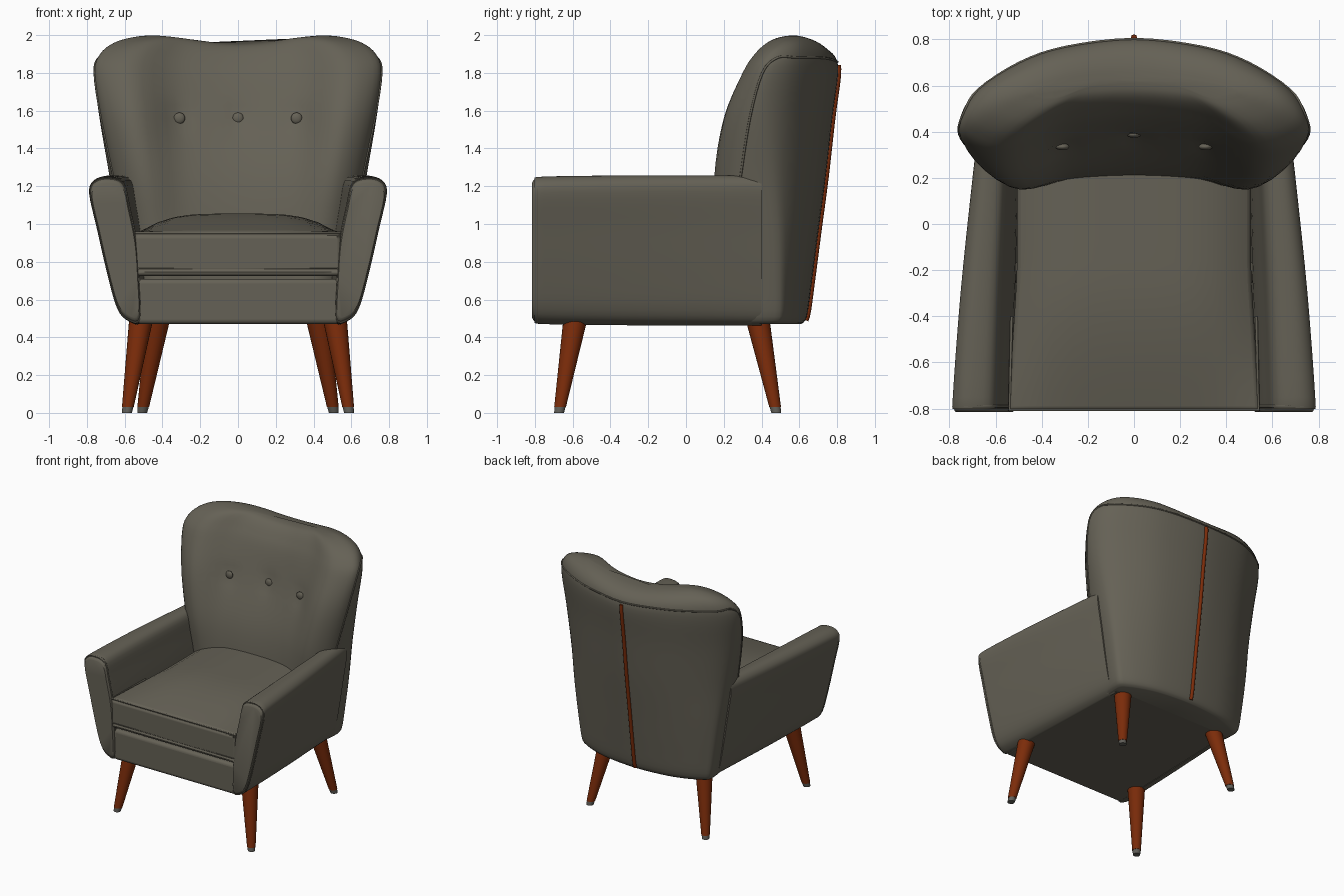
import bpy, bmesh, math
from mathutils import Vector

cube = bpy.data.objects.get("Cube")
if cube:
    bpy.data.objects.remove(cube, do_unlink=True)

SUB = 4
made = []


def material(name, rgb, rough=0.8):
    m = bpy.data.materials.new(name)
    m.use_nodes = True
    m.diffuse_color = (*rgb, 1)
    bsdf = m.node_tree.nodes["Principled BSDF"]
    bsdf.inputs["Base Color"].default_value = (*rgb, 1)
    bsdf.inputs["Roughness"].default_value = rough
    return m


fabric = material("olive grey fabric", (0.13, 0.12, 0.092))
wood = material("red brown wood", (0.2, 0.025, 0.003))
metal = material("grey foot cap", (0.12, 0.115, 0.1))


def mix(a, b, t):
    return a + (b - a) * t


def smooth_path(pts, closed):
    """Catmull-Rom resampling through the given points."""
    n = len(pts)
    get = (lambda i: pts[i % n]) if closed else (lambda i: pts[max(0, min(n - 1, i))])
    out = []
    for i in range(n if closed else n - 1):
        a, b, c, d = (get(i + k) for k in (-1, 0, 1, 2))
        for s in range(SUB):
            t = s / SUB
            out.append(b + (c - a) * (t / 2) + (a * 2 - b * 5 + c * 4 - d) * (t * t / 2)
                       + (b * 3 - a - c * 3 + d) * (t ** 3 / 2))
    return out if closed else out + [pts[-1]]


def loft_grid(rows):
    """Smooth closed sections, then smooth between them."""
    fine = [smooth_path(r, True) for r in rows]
    columns = [smooth_path(list(c), False) for c in zip(*fine)]
    return [list(r) for r in zip(*columns)]


def add_object(name, bm, mat):
    bmesh.ops.recalc_face_normals(bm, faces=bm.faces)
    me = bpy.data.meshes.new(name)
    bm.to_mesh(me)
    bm.free()
    me.materials.append(mat)
    ob = bpy.data.objects.new(name, me)
    bpy.context.collection.objects.link(ob)
    made.append(ob)
    return ob


def add_loft(name, grid, mat):
    bm = bmesh.new()
    vs = [[bm.verts.new(p) for p in r] for r in grid]
    n = len(vs[0])
    for r, s in zip(vs, vs[1:]):
        for j in range(n):
            k = (j + 1) % n
            bm.faces.new((r[j], r[k], s[k], s[j]))
    bm.faces.new(vs[0])
    bm.faces.new(vs[-1])
    return add_object(name, bm, mat)


def add_tube(name, pts, radius, mat, closed=False):
    cu = bpy.data.curves.new(name, "CURVE")
    cu.dimensions = "3D"
    cu.bevel_depth = radius
    cu.bevel_resolution = 2
    cu.use_fill_caps = True
    sp = cu.splines.new("POLY")
    sp.points.add(len(pts) - 1)
    for p, q in zip(sp.points, pts):
        p.co = (*q, 1)
    sp.use_cyclic_u = closed
    cu.materials.append(mat)
    ob = bpy.data.objects.new(name, cu)
    bpy.context.collection.objects.link(ob)


def add_block(name, lo, hi, bevel, mat, shape=None):
    bm = bmesh.new()
    bmesh.ops.create_cube(bm, size=1)
    lo, hi = Vector(lo), Vector(hi)
    for v in bm.verts:
        v.co = (lo + hi) / 2 + v.co * (hi - lo)
    if shape:
        bmesh.ops.subdivide_edges(bm, edges=bm.edges, cuts=11, use_grid_fill=True)
        for v in bm.verts:
            shape(v.co)
    ob = add_object(name, bm, mat)
    mod = ob.modifiers.new("soft edges", "BEVEL")
    mod.width, mod.segments = bevel, 4
    mod.angle_limit = math.radians(50)


def add_cone(name, bottom, top, r_bottom, r_top, mat):
    bm = bmesh.new()
    rings = []
    for c, r in ((bottom, r_bottom), (top, r_top)):
        rings.append([bm.verts.new((c[0] + r * math.cos(a), c[1] + r * math.sin(a), c[2]))
                      for a in (math.tau * i / 24 for i in range(24))])
    for i in range(24):
        j = (i + 1) % 24
        bm.faces.new((rings[0][i], rings[0][j], rings[1][j], rings[1][i]))
    for r in rings:
        bm.faces.new(r)
    add_object(name, bm, mat)


# Winged backrest: height, half width, back, side, wing tip and front depth
levels = [
    (0.47, 0.53, 0.61, 0.45, 0.16, 0.20), (0.51, 0.565, 0.64, 0.47, 0.16, 0.20),
    (0.68, 0.595, 0.665, 0.47, 0.16, 0.20), (0.95, 0.635, 0.70, 0.46, 0.16, 0.20),
    (1.25, 0.68, 0.74, 0.43, 0.15, 0.25), (1.56, 0.733, 0.775, 0.41, 0.20, 0.37),
    (1.80, 0.76, 0.805, 0.43, 0.30, 0.45), (1.90, 0.73, 0.795, 0.47, 0.365, 0.50),
    (1.96, 0.655, 0.75, 0.52, 0.43, 0.54), (1.99, 0.55, 0.69, 0.55, 0.495, 0.575),
    (2.0, 0.45, 0.63, 0.57, 0.55, 0.615)]
button_spots = [(x, 1.56) for x in (-0.31, 0, 0.31)]


def back_section(z, w, b, s, t, f):
    half = [(0, b), (0.4, mix(b, s, 0.1)), (0.67, mix(b, s, 0.3)), (0.91, mix(b, s, 0.64)),
            (1, s), (0.94, mix(s, t, 0.65)), (0.73, t), (0.45, mix(t, f, 0.7)),
            (0.22, mix(t, f, 0.93)), (0, f)]
    loop = half + [(-x, y) for x, y in half[-2:0:-1]]
    return [Vector((x * w, y, z)) for x, y in loop]


back = loft_grid([back_section(*lv) for lv in levels])
front_points = []
for row in back:
    for p in row:
        # Dip along the crown and pinches round the buttons
        if abs(p.x) < 0.5:
            k = max(0, min(1, (p.z - 1.6) / 0.4))
            p.z -= 0.045 * k * k * (1 + math.cos(math.pi * p.x / 0.5)) / 2
        if p.y < 0.5 and abs(p.x) < 0.5:
            for bx, bz in button_spots:
                p.y += 0.02 * math.exp(-((p.x - bx) ** 2 + (p.z - bz) ** 2) / 0.003)
            front_points.append(p)
add_loft("backrest", back, fabric)

# Seam round the edge of the backrest
side = [back[i][j] for i, j in ((16, 19), (20, 18), (24, 17), (27, 15), (27, 12), (27, 8), (27, 4))]
other = [Vector((-p.x, p.y, p.z)) for p in reversed(side)]
add_tube("backrest_piping", smooth_path(side + [back[27][0]] + other, False), 0.006, fabric)

# Wooden strip down the rear
add_tube("rear_strip", [r[0] + Vector((0, 0.002, 0)) for r in back[3:27]], 0.014, wood)

# Tufting buttons
for i, (x, z) in enumerate(button_spots):
    near = min(front_points, key=lambda p: (p.x - x) ** 2 + (p.z - z) ** 2)
    bm = bmesh.new()
    bmesh.ops.create_uvsphere(bm, u_segments=16, v_segments=10, radius=0.03)
    for v in bm.verts:
        v.co = (x + v.co.x, near.y - 0.002 + v.co.y * 0.5, z + v.co.z)
    add_object(f"button_{i + 1}", bm, fabric)

# Flared arms with a piped front panel
arm_outline = [(0.575, 0.478), (0.635, 0.545), (0.69, 0.74), (0.745, 0.98), (0.787, 1.17),
               (0.767, 1.235), (0.70, 1.257), (0.61, 1.23), (0.575, 1.1), (0.535, 0.9),
               (0.52, 0.7), (0.515, 0.485)]
# Each station: depth, shrink of the section, taper in width
arm_stations = [(-0.815, 0.9, 1), (-0.80, 0.95, 1), (-0.75, 0.985, 1), (-0.3, 1, 0.9),
                (0.15, 1, 0.77), (0.4, 1, 0.69)]


def arm_section(y, scale, taper, sign):
    cx, cz = 0.64, 0.87
    pts = []
    for x, z in arm_outline:
        x, z = cx + (x - cx) * scale, cz + (z - cz) * scale
        x = 0.52 + (x - 0.52) * taper - 0.09 * (1 - taper)
        pts.append(Vector((sign * x, y, z)))
    return pts


for label, sign in (("left", 1), ("right", -1)):
    add_loft(f"{label}_arm", loft_grid([arm_section(*s, sign) for s in arm_stations]), fabric)
    ring = smooth_path(arm_section(-0.79, 0.965, 1, sign), True)
    add_tube(f"{label}_arm_piping", ring, 0.006, fabric, closed=True)

# Seat base and crowned cushion
add_block("seat_base", (-0.54, -0.80, 0.47), (0.54, 0.45, 0.71), 0.025, fabric)


def crown(co):
    depth = min(1, (co.y + 0.81) / 0.6)
    if co.z > 0.95:
        co.z += 0.095 * (1 - (co.x / 0.545) ** 4) * math.sin(depth * math.pi / 2)
    co.x *= 1 - 0.07 * depth


add_block("seat_cushion", (-0.545, -0.81, 0.725), (0.545, 0.3, 0.96), 0.022, fabric, crown)
for label, z in (("upper", 0.953), ("lower", 0.765)):
    path = [(-0.53, -0.4, z), (-0.54, -0.806, z), (0.54, -0.806, z), (0.53, -0.4, z)]
    add_tube(f"cushion_{label}_piping", path, 0.007, fabric)

# Splayed tapered legs with foot caps
for end, top, foot in (("front", (0.512, -0.585), (0.588, -0.672)),
                       ("rear", (0.422, 0.378), (0.507, 0.478))):
    for label, sign in (("left", 1), ("right", -1)):
        hi = Vector((sign * top[0], top[1], 0.5))
        lo = Vector((sign * foot[0], foot[1], 0))
        joint = lo.lerp(hi, 0.06)
        add_cone(f"{end}_{label}_leg", joint, hi, 0.031, 0.064, wood)
        add_cone(f"{end}_{label}_foot_cap", lo, joint, 0.026, 0.029, metal)

# Smooth shading with sharp edges kept
bpy.ops.object.select_all(action="DESELECT")
for ob in made:
    ob.select_set(True)
bpy.context.view_layer.objects.active = made[0]
bpy.ops.object.shade_smooth_by_angle(angle=math.radians(40))
